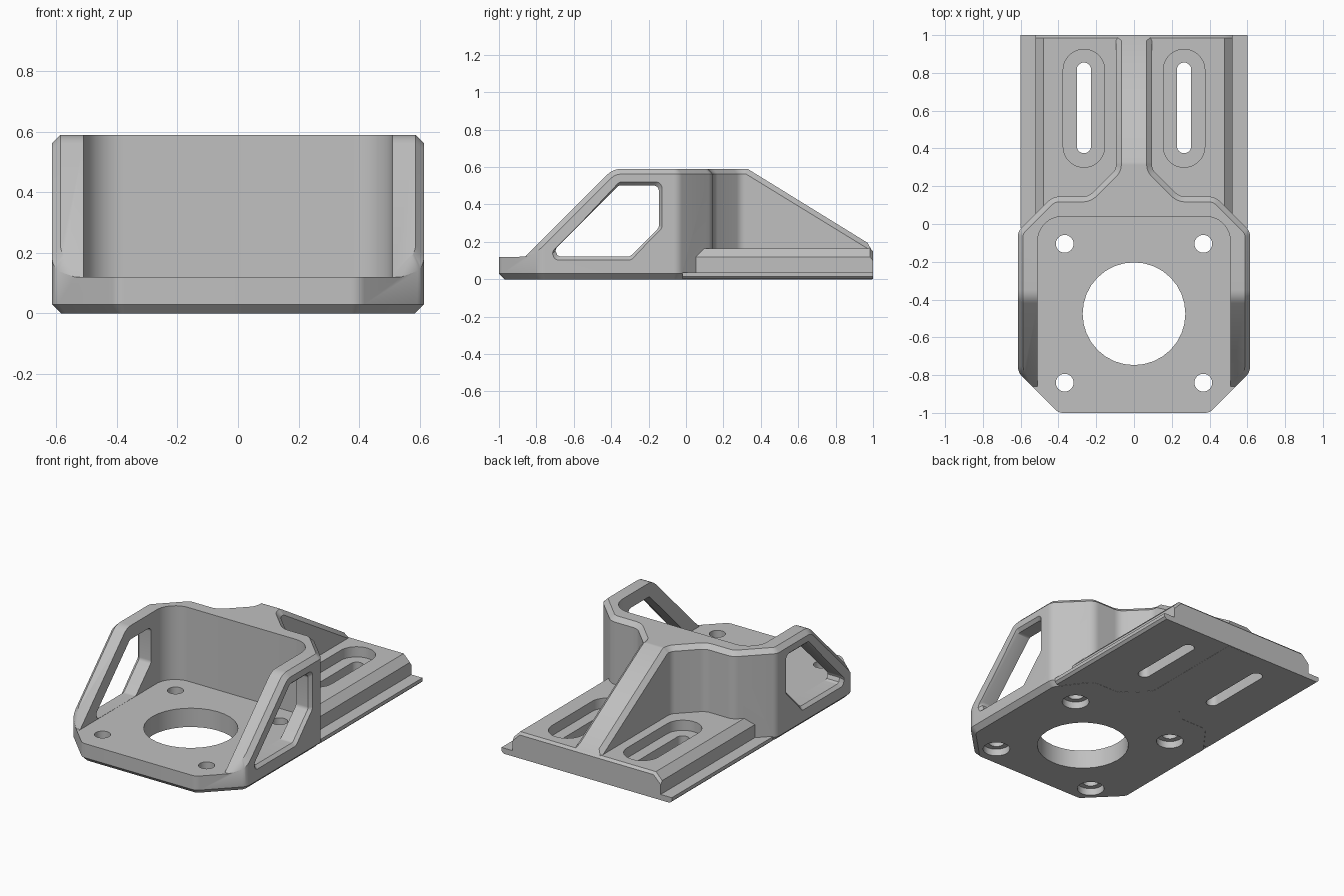
import bpy, bmesh
from math import radians, sin, tan
from mathutils import Vector

cube = bpy.data.objects.get("Cube")
if cube:
    bpy.data.objects.remove(cube, do_unlink=True)

AXES = {"x": lambda u, v, w: (w, u, v),
        "y": lambda u, v, w: (u, w, v),
        "z": lambda u, v, w: (u, v, w)}


def rounded(points, steps=5):
    """Closed 2D outline; a third number on a point is its corner radius."""
    out = []
    flat = [Vector(p[:2]) for p in points]
    for i, p in enumerate(points):
        c = flat[i]
        if len(p) < 3:
            out.append(c)
            continue
        a = (flat[i - 1] - c).normalized()
        b = (flat[(i + 1) % len(flat)] - c).normalized()
        half = a.angle(b) / 2
        reach = p[2] / tan(half)
        centre = c + (a + b).normalized() * (p[2] / sin(half))
        start, end = c + a * reach - centre, c + b * reach - centre
        for k in range(steps + 1):
            out.append(centre + start.lerp(end, k / steps).normalized() * p[2])
    return out


def mirrored(half):
    """Complete a right-hand outline across x = 0."""
    return half + [(-p[0], *p[1:]) for p in reversed(half)]


def loft(name, axis, rings):
    """Solid through matching outlines, each given as (outline, position)."""
    bm = bmesh.new()
    loops = [[bm.verts.new(AXES[axis](p[0], p[1], w)) for p in outline]
             for outline, w in rings]
    n = len(loops[0])
    for lo, hi in zip(loops, loops[1:]):
        for i in range(n):
            j = (i + 1) % n
            bm.faces.new((lo[i], lo[j], hi[j], hi[i]))
    bm.faces.new(loops[0][::-1])
    bm.faces.new(loops[-1])
    bmesh.ops.recalc_face_normals(bm, faces=bm.faces)
    mesh = bpy.data.meshes.new(name)
    bm.to_mesh(mesh)
    bm.free()
    ob = bpy.data.objects.new(name, mesh)
    bpy.context.collection.objects.link(ob)
    return ob


def prism(name, axis, outline, lo, hi):
    return loft(name, axis, [(outline, lo), (outline, hi)])


def slot(name, x, y0, y1, r, lo, hi):
    """Upright round-ended cutter; equal ends give a plain cylinder."""
    ring = []
    for cy, turn in ((y0, 180), (y1, 0)):
        for k in range(17):
            a = radians(turn + 180 * k / 16)
            ring.append((x + r * sin(a + radians(90)), cy + r * sin(a)))
    if y0 == y1:
        ring = ring[:16] + ring[17:33]
    return prism(name, "z", ring, lo, hi)


def combine(ob, tool, operation="DIFFERENCE"):
    mod = ob.modifiers.new("combine", "BOOLEAN")
    mod.operation, mod.object, mod.solver = operation, tool, "EXACT"
    dg = bpy.context.evaluated_depsgraph_get()
    mesh = bpy.data.meshes.new_from_object(ob.evaluated_get(dg))
    ob.modifiers.clear()
    ob.data = mesh
    bpy.data.objects.remove(tool, do_unlink=True)


def chamfer(ob, size, rule):
    """Bevel the edges for which rule(midpoint, face normals) holds."""
    bm = bmesh.new()
    bm.from_mesh(ob.data)
    bm.normal_update()
    edges = [e for e in bm.edges if len(e.link_faces) == 2 and
             rule((e.verts[0].co + e.verts[1].co) / 2,
                  sorted(abs(f.normal.z) for f in e.link_faces))]
    bmesh.ops.bevel(bm, geom=edges, offset=size, offset_type="OFFSET",
                    segments=1, profile=0.5, affect="EDGES")
    bm.to_mesh(ob.data)
    bm.free()


# Main body: plan outline limited by the side profile
plan = rounded(mirrored([
    (0.4, -1, 0.06), (0.615, -0.785, 0.08), (0.615, -0.04, 0.06),
    (0.43, 0.145, 0.08), (0.24, 0.145, 0.08), (0.095, 0.29, 0.06),
    (0.095, 0.995)]))
side = rounded([
    (-1.1, -0.1), (-1.1, 0.1205), (-0.86, 0.1205), (-0.39, 0.59, 0.1),
    (0.33, 0.59), (0.995, 0.18), (0.995, -0.1)])
bracket = prism("motor_mount_bracket", "z", plan, 0, 0.8)
combine(bracket, prism("side_profile", "x", side, -1, 1), "INTERSECT")
chamfer(bracket, 0.028, lambda m, n: m.z > 0.13 and n[0] < 0.1 and n[1] > 0.3)
chamfer(bracket, 0.03, lambda m, n: m.z < 0.001 and m.y < 0 and n[0] < 0.1)

# Rear sliding plate with thin side flanges
section = mirrored([(0.585, 0.001), (0.6, 0.015), (0.6, 0.037), (0.522, 0.037),
                    (0.522, 0.12), (0.478, 0.165)])
plate = prism("rear_plate", "y", section, -0.02, 1)
chamfer(plate, 0.015, lambda m, n: m.y > 0.99 and m.z > 0.125)
combine(bracket, plate, "UNION")

# Motor pocket, open at the front and top
pocket = rounded([(-0.51, -1.3), (0.51, -1.3), (0.51, 0.04, 0.13),
                  (-0.51, 0.04, 0.13)], 8)
combine(bracket, prism("pocket", "z", pocket, 0.12, 1))

# Side windows with a chamfered outer rim
window = rounded([(-0.74, 0.121, 0.03), (-0.3, 0.121, 0.03),
                  (-0.145, 0.276, 0.03), (-0.145, 0.502, 0.03),
                  (-0.36, 0.502, 0.03)])
mid = Vector((-0.42, 0.31))
rim = [mid + Vector(((p.x - mid.x) * 1.12, (p.y - mid.y) * 1.19))
       for p in window]
for s in (-1, 1):
    combine(bracket, loft("window", "x", [(window, s * 0.5), (window, s * 0.595),
                                          (rim, s * 0.635)]))

# Central bore, screw holes with counterbores below, and adjusting slots
bore = slot("bore", 0, -0.475, -0.475, 0.272, -0.1, 0.3)
combine(bracket, bore)
for s in (-1, 1):
    for y in (-0.84, -0.105):
        combine(bracket, slot("screw_hole", s * 0.367, y, y, 0.047, -0.1, 0.3))
        combine(bracket, slot("screw_recess", s * 0.367, y, y, 0.08, -0.1, 0.045))
    combine(bracket, slot("slot", s * 0.265, 0.413, 0.817, 0.038, -0.1, 0.3))
    combine(bracket, slot("slot_recess", s * 0.265, 0.41, 0.815, 0.11, 0.1, 0.19))

# Single grey finish
grey = bpy.data.materials.new("plain_grey")
grey.use_nodes = True
colour = (0.53, 0.53, 0.53, 1)
grey.diffuse_color = colour
grey.node_tree.nodes["Principled BSDF"].inputs["Base Color"].default_value = colour
bracket.data.materials.clear()
bracket.data.materials.append(grey)

bpy.ops.object.select_all(action="DESELECT")
bracket.select_set(True)
bpy.context.view_layer.objects.active = bracket
bpy.ops.object.shade_smooth_by_angle(angle=radians(33))
